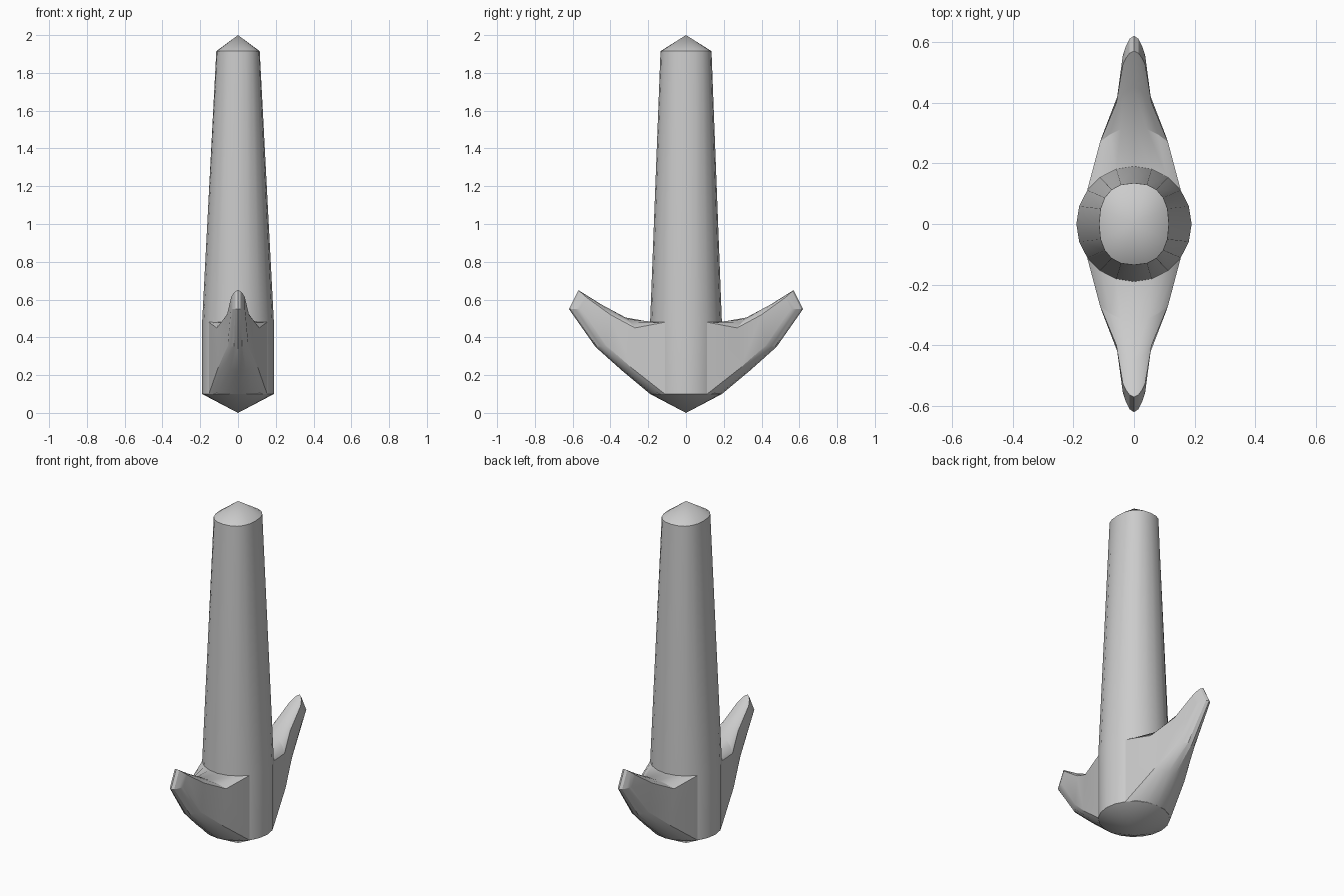
import bpy, bmesh
from math import sin, cos, pi, copysign

if "Cube" in bpy.data.objects:
    bpy.data.objects.remove(bpy.data.objects["Cube"])


def finish(bm, name, angle):
    bmesh.ops.recalc_face_normals(bm, faces=bm.faces)
    mesh = bpy.data.meshes.new(name)
    bm.to_mesh(mesh)
    bm.free()
    obj = bpy.data.objects.new(name, mesh)
    bpy.context.collection.objects.link(obj)
    bpy.ops.object.select_all(action='DESELECT')
    obj.select_set(True)
    bpy.context.view_layer.objects.active = obj
    bpy.ops.object.shade_smooth_by_angle(angle=angle)
    return obj


def bridge(bm, rings):
    for a, b in zip(rings, rings[1:]):
        n = len(a)
        for i in range(n):
            j = (i + 1) % n
            bm.faces.new((a[i], a[j], b[j], b[i]))


def cone_end(bm, ring, z):
    tip = bm.verts.new((0, 0, z))
    for i in range(len(ring)):
        bm.faces.new((ring[i], ring[(i + 1) % len(ring)], tip))


def squircle(bm, rx, ry, z, power, n=20):
    def p(v):
        return copysign(abs(v) ** (2 / power), v)
    return [bm.verts.new((rx * p(cos(2 * pi * i / n)), ry * p(sin(2 * pi * i / n)), z))
            for i in range(n)]


# Tapered shank and crown with shallow conical ends
bm = bmesh.new()
rings = [squircle(bm, 0.19, 0.19, 0.10, 2),
         squircle(bm, 0.19, 0.19, 0.48, 2),
         squircle(bm, 0.115, 0.135, 1.915, 2.4)]
bridge(bm, rings)
cone_end(bm, rings[0], 0.0)
cone_end(bm, rings[-1], 2.0)
finish(bm, "shank_and_crown", 0.5)

# Arm stations: lower centre (y,z), lower side (y,z,w), upper side (y,z,w), upper centre (y,z)
STATIONS = [
    ((0.19, 0.10), (0.112, 0.10, 0.154), (0.112, 0.48, 0.154), (0.19, 0.48)),
    ((0.34, 0.225), (0.29, 0.24, 0.105), (0.27, 0.45, 0.112), (0.32, 0.505)),
    ((0.48, 0.35), (0.42, 0.355, 0.055), (0.40, 0.52, 0.058), (0.45, 0.575)),
    ((0.62, 0.55), (0.555, 0.55, 0.037), (0.525, 0.61, 0.037), (0.57, 0.65)),
]


def arc(centre, side, sign, n=8):
    pts = []
    for i in range(n + 1):
        s = sin(pi * (i / n - 0.5)) * sign
        k = 1 - s * s
        pts.append((side[2] * s,
                    side[0] + (centre[0] - side[0]) * k,
                    side[1] + (centre[1] - side[1]) * k))
    return pts


# Two opposite upturned arms
for name, d in (("back_arm", 1), ("front_arm", -1)):
    bm = bmesh.new()
    rings = []
    for lc, ls, us, uc in STATIONS:
        pts = arc(lc, ls, 1) + arc(uc, us, -1)
        rings.append([bm.verts.new((x, y * d, z)) for x, y, z in pts])
    bridge(bm, rings)
    # Strip caps across the curved end sections
    for ring in (rings[0], rings[-1]):
        n = len(ring)
        for i in range(n // 2 - 1):
            bm.faces.new((ring[i], ring[i + 1], ring[n - 2 - i], ring[n - 1 - i]))
    finish(bm, name, 0.35)
